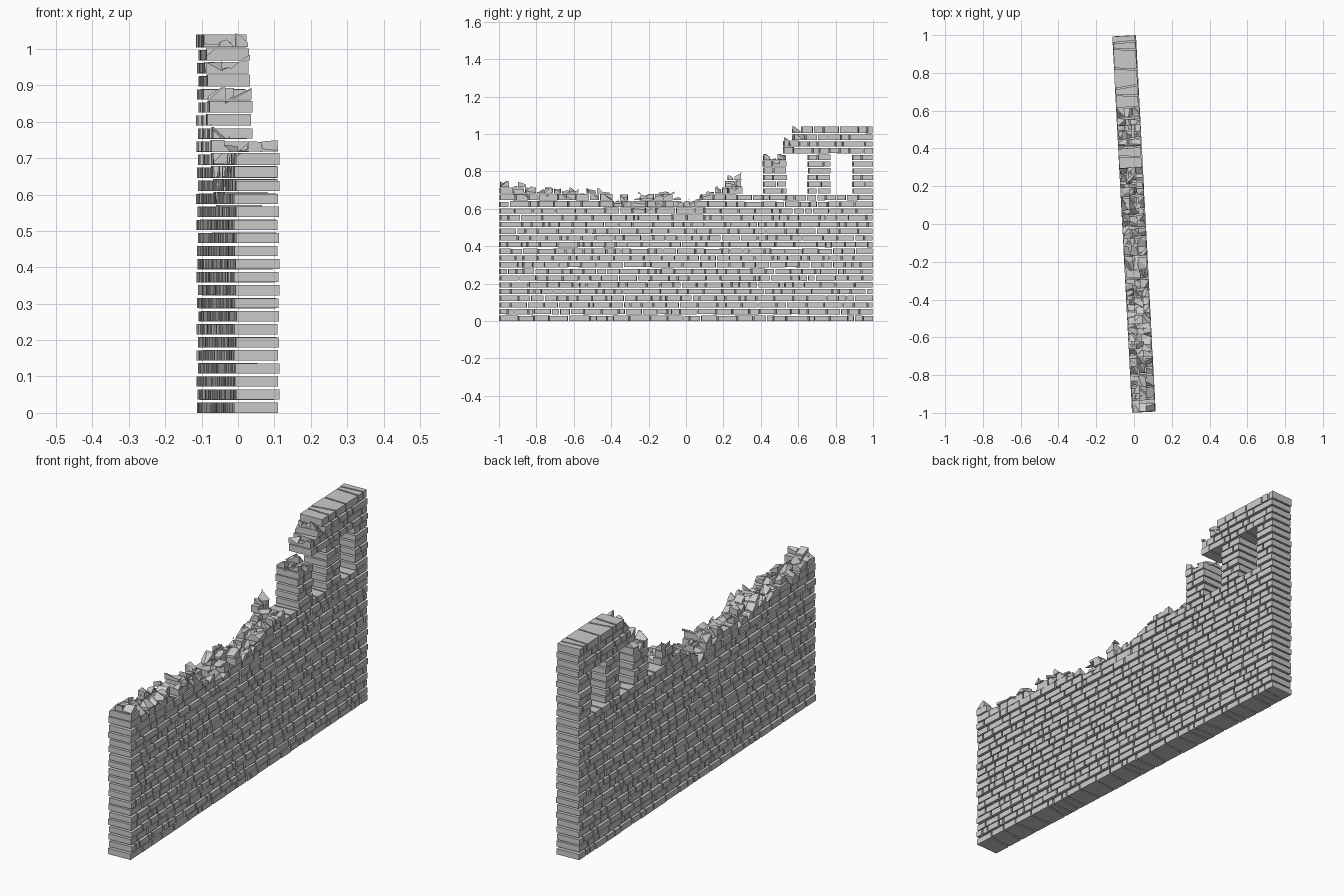
import bpy, bmesh, math, random
from mathutils import Vector

if "Cube" in bpy.data.objects:
    bpy.data.objects.remove(bpy.data.objects["Cube"])

random.seed(11)
LENGTH, THICK, HEIGHT = 1.996, 0.122, 1.04
COURSES, SILL, HEAD = 29, 19, 25          # rows in total, below the sill, below the lintel
STEP = HEIGHT / COURSES
GAP_Z, GAP_Y = 0.007, 0.007
HALF = LENGTH / 2
ANGLE = math.radians(3.0)

# broken silhouette (y, z)
PROFILE = [(-1, .79), (-.96, .75), (-.9, .72), (-.8, .70), (-.7, .705), (-.6, .69),
           (-.45, .70), (-.38, .655), (-.28, .68), (-.18, .665), (-.07, .68), (0, .635),
           (.06, .665), (.15, .69), (.21, .72), (.3, .78), (.4, .87), (.46, .895), (.52, .885),
           (.54, .95), (.57, 1.0), (.6, 1.06), (.62, 1.2), (1.1, 1.2)]


def top_at(y):
    for (y0, z0), (y1, z1) in zip(PROFILE, PROFILE[1:]):
        if y <= y1:
            return z0 + (z1 - z0) * (y - y0) / (y1 - y0)
    return PROFILE[-1][1]


parts = {n: bmesh.new() for n in ("lower_wall", "window_pillars", "window_lintel", "broken_crest")}
scratch = bpy.data.meshes.new("scratch")
cells = {}


def block(bm, xs, y0, y1, s0, s1, z0, z1):
    """Stone whose two ends are slanted by s0 and s1 through the wall depth."""
    def end(y, s, x):
        return max(-HALF, min(HALF, y + s * x / (THICK / 2)))
    v = [bm.verts.new((x, end(y, s, x), z)) for z in (z0, z1)
         for x, y, s in ((xs[0], y0, s0), (xs[1], y0, s0), (xs[1], y1, s1), (xs[0], y1, s1))]
    for f in ((3, 2, 1, 0), (4, 5, 6, 7), (0, 1, 5, 4), (1, 2, 6, 5), (2, 3, 7, 6), (3, 0, 4, 7)):
        bm.faces.new([v[i] for i in f])


def fracture_planes(y, col):
    """Jagged break planes shared by all stones stacked in one small column."""
    key = (round(y / 0.042), col)
    if key not in cells:
        x = (col - 1) * THICK / 3
        yc = key[0] * 0.042
        z = top_at(yc) + random.choice((-.035, -.022, -.012, 0, .004))
        if random.random() < 0.1:
            z -= 0.035
        cells[key] = [(Vector((x + random.uniform(-.01, .01), yc + random.uniform(-.01, .01), z)),
                       Vector((random.uniform(-1.1, 1.1), random.uniform(-1.1, 1.1), 1)).normalized())
                      for _ in range(2)]
    return cells[key]


def broken_block(xs, y0, y1, s0, s1, z0, z1):
    """Split a stone into small pieces and clip each against its break planes."""
    n = max(1, round((y1 - y0) / 0.042))
    xa, xb = xs
    cuts = [xa, xa + (xb - xa) * random.uniform(.27, .4), xa + (xb - xa) * random.uniform(.6, .73), xb]
    for i in range(n):
        a, b = i / n, (i + 1) / n
        ya, yb = y0 + (y1 - y0) * a, y0 + (y1 - y0) * b
        sa, sb = s0 + (s1 - s0) * a, s0 + (s1 - s0) * b
        for c in range(3):
            bm = bmesh.new()
            block(bm, cuts[c:c + 2], ya, yb, sa, sb, z0, z1)
            for co, no in fracture_planes((ya + yb) / 2, c):
                bmesh.ops.bisect_plane(bm, geom=bm.verts[:] + bm.edges[:] + bm.faces[:],
                                       plane_co=co, plane_no=no, clear_outer=True)
                rim = [e for e in bm.edges if e.is_boundary]
                if rim:
                    bmesh.ops.holes_fill(bm, edges=rim, sides=0)
            if bm.faces:
                bm.to_mesh(scratch)
                parts["broken_crest"].from_mesh(scratch)
            bm.free()


def spans(row):
    if row < SILL:
        return [(-HALF, HALF)]
    if row < HEAD:
        return [(-HALF, .3), (.413, .537), (.652, .772), (.892, HALF)]
    return [(.52, HALF)]


def course(row):
    """One row of stones with random lengths and slanted joints."""
    part = "lower_wall" if row < SILL else "window_pillars" if row < HEAD else "window_lintel"
    shift = 0.002 if row % 2 else -0.002
    for a, b in spans(row):
        joints, y = [a], a
        while True:
            y += random.choice((.04, .055, .07, .085, .1)) * random.uniform(.9, 1.1)
            if y > b - 0.03:
                break
            joints.append(y)
        joints.append(b)
        slant = [0] + [random.uniform(-.008, .008) for _ in joints[2:]] + [0]
        for i in range(len(joints) - 1):
            y0 = joints[i] + (GAP_Y / 2 if i else random.uniform(0, .004))
            y1 = joints[i + 1] - (GAP_Y / 2 if i < len(joints) - 2 else random.uniform(0, .004))
            z0 = row * STEP + (random.uniform(0, .001) if row else 0)
            z1 = (row + 1) * STEP - (GAP_Z if row < COURSES - 1 else 0) + random.uniform(-.001, 0)
            w = THICK / 2 - 0.002
            xs = (-w + shift + random.uniform(-.002, .001), w + shift + random.uniform(-.001, .002))
            lowest = min(top_at(y0), top_at((y0 + y1) / 2), top_at(y1))
            if z1 < lowest - 0.075:
                block(parts[part], xs, y0, y1, slant[i], slant[i + 1], z0, z1)
            else:
                broken_block(xs, y0, y1, slant[i], slant[i + 1], z0, z1 + GAP_Z * 0.6)


for r in range(COURSES):
    course(r)

# turn the finished wall slightly about the vertical axis
for name, bm in parts.items():
    bmesh.ops.recalc_face_normals(bm, faces=bm.faces[:])
    mesh = bpy.data.meshes.new(name)
    bm.to_mesh(mesh)
    bm.free()
    obj = bpy.data.objects.new(name, mesh)
    obj.rotation_euler.z = ANGLE
    bpy.context.collection.objects.link(obj)
bpy.data.meshes.remove(scratch)
